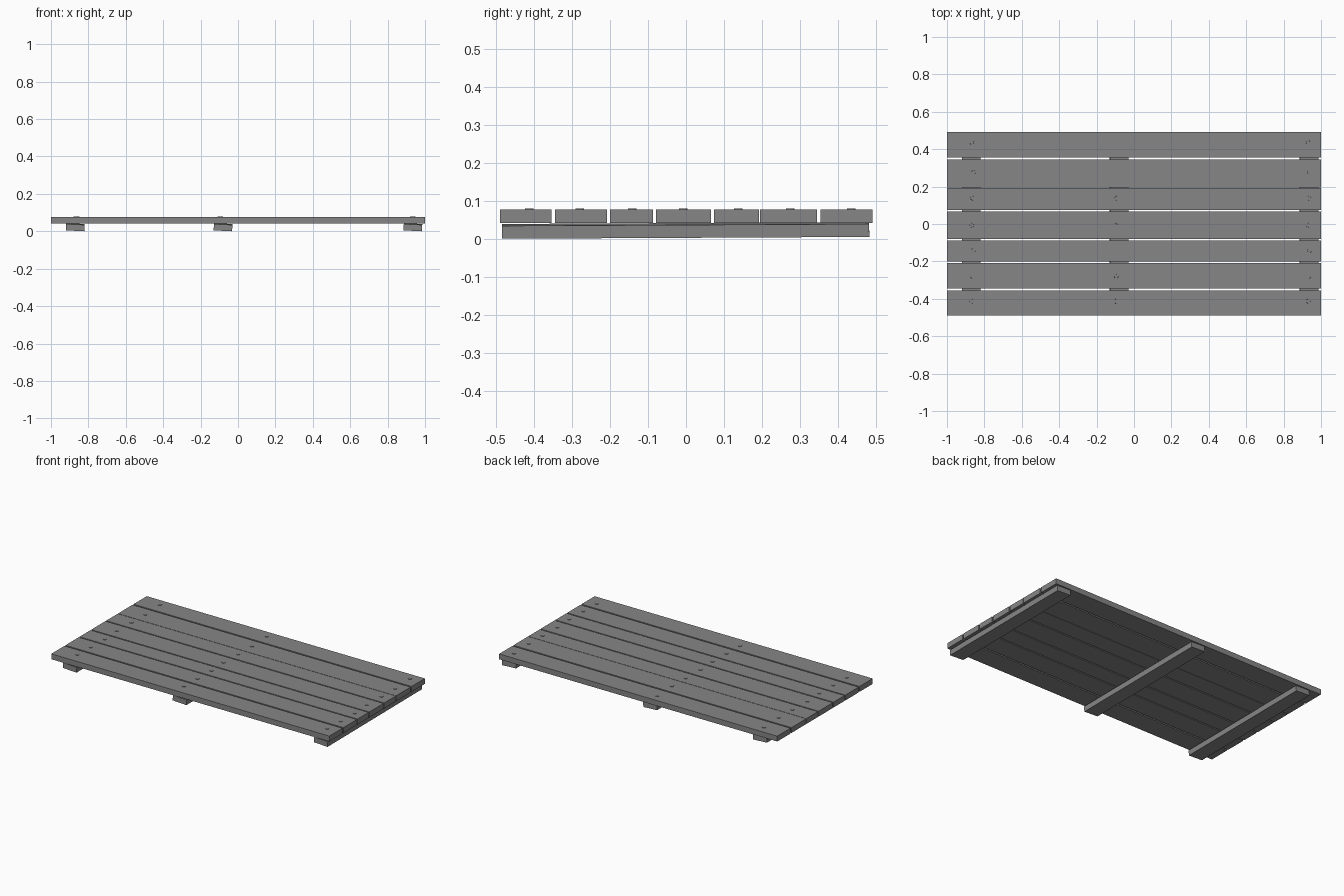
import bpy
import bmesh
from mathutils import Matrix, Vector

cube = bpy.data.objects.get("Cube")
if cube:
    bpy.data.objects.remove(cube, do_unlink=True)

grey = bpy.data.materials.new("weathered_grey")
grey.use_nodes = True
colour = (0.24, 0.24, 0.24, 1)
grey.diffuse_color = colour
grey.node_tree.nodes["Principled BSDF"].inputs["Base Color"].default_value = colour


def finish(name, bm):
    mesh = bpy.data.meshes.new(name)
    bm.to_mesh(mesh)
    bm.free()
    mesh.materials.append(grey)
    obj = bpy.data.objects.new(name, mesh)
    bpy.context.collection.objects.link(obj)
    return obj


def box(name, centre, size):
    bm = bmesh.new()
    bmesh.ops.create_cube(bm, size=1, matrix=Matrix.Diagonal((*size, 1)))
    obj = finish(name, bm)
    obj.location = centre
    return obj


# Deck planks of uneven width: front edge, back edge
planks = [(-0.49, -0.355), (-0.345, -0.208), (-0.2, -0.087), (-0.079, 0.066),
          (0.074, 0.192), (0.195, 0.345), (0.355, 0.491)]
PLANK_BOTTOM, PLANK_TOP = 0.042, 0.077
for i, (front, back) in enumerate(planks):
    box(f"plank_{i + 1}", (0, (front + back) / 2, (PLANK_BOTTOM + PLANK_TOP) / 2),
        (2, back - front, PLANK_TOP - PLANK_BOTTOM))

# Cross battens underneath, set slightly crooked
for name, x in (("right", -0.87), ("middle", -0.08), ("left", 0.935)):
    batten = box(f"{name}_batten", (x, -0.001, 0.022), (0.099, 0.968, 0.034))
    batten.rotation_euler = (0.005, 0.05, 0)

# Nail heads, one per plank over each batten
nail_rows = [-0.413, -0.28, -0.142, -0.007, 0.138, 0.275, 0.436]
for name, x in (("right", -0.863), ("middle", -0.095), ("left", 0.935)):
    bm = bmesh.new()
    for i, y in enumerate(nail_rows):
        shift = 0.004 * (i % 3 - 1)
        bmesh.ops.create_cone(bm, cap_ends=True, segments=12, radius1=0.012, radius2=0.011,
                              depth=0.008,
                              matrix=Matrix.Translation(Vector((x + shift, y, PLANK_TOP - 0.001))))
    finish(f"{name}_nail_heads", bm)
